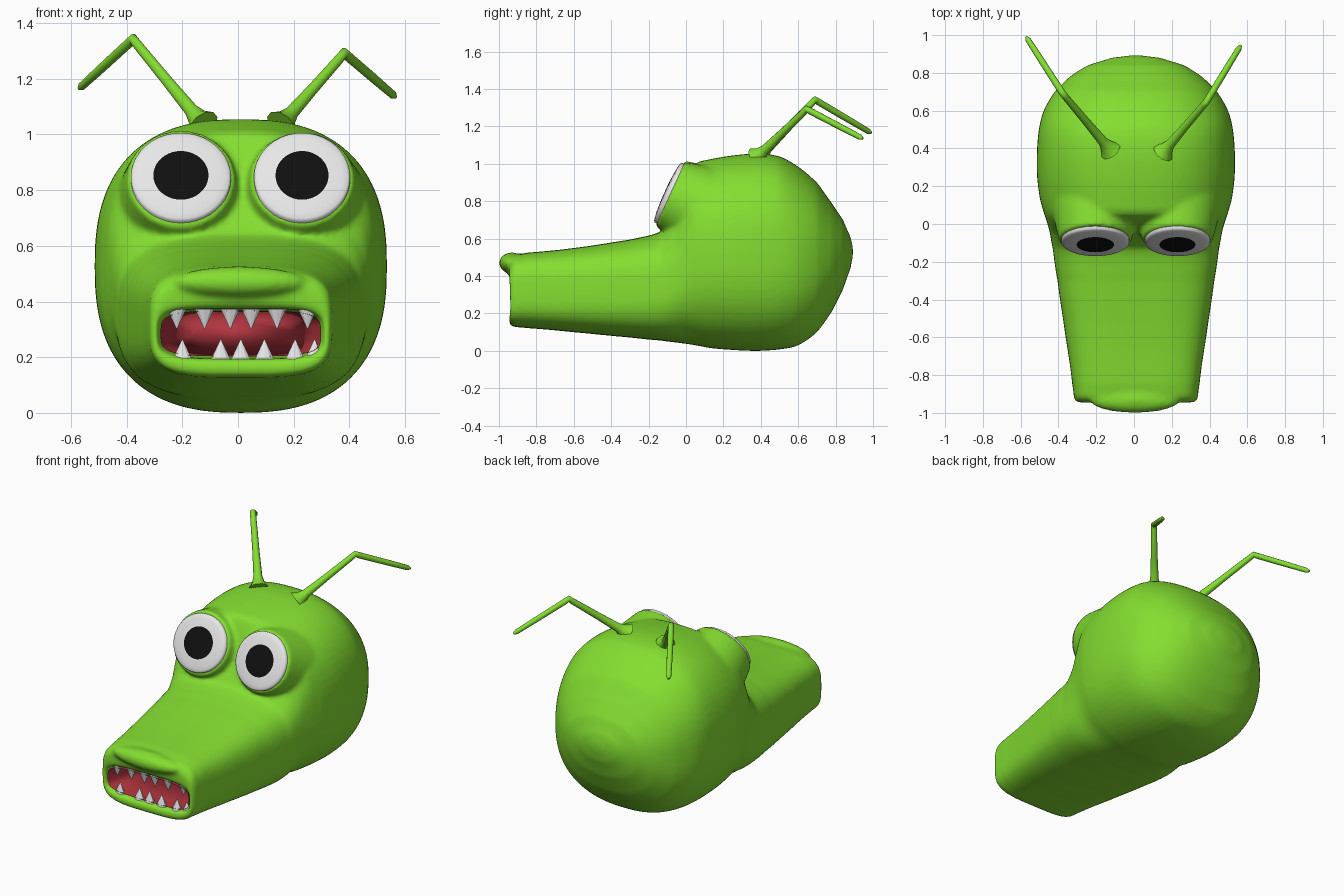
import bpy, bmesh, math
from mathutils import Vector, Matrix

if "Cube" in bpy.data.objects:
    bpy.data.objects.remove(bpy.data.objects["Cube"])

CX = 0.01  # the head sits slightly right of centre


def material(name, rgb):
    m = bpy.data.materials.new(name)
    m.diffuse_color = (*rgb, 1)
    m.use_nodes = True
    m.node_tree.nodes["Principled BSDF"].inputs["Base Color"].default_value = m.diffuse_color
    return m


GREEN = material("skin green", (0.23, 0.73, 0.03))
RED = material("mouth red", (0.45, 0.035, 0.05))
WHITE = material("white", (0.80, 0.80, 0.80))
BLACK = material("pupil black", (0.005, 0.005, 0.005))


def finish(bm, name, *mats, smooth=True):
    me = bpy.data.meshes.new(name)
    bm.to_mesh(me)
    bm.free()
    ob = bpy.data.objects.new(name, me)
    bpy.context.collection.objects.link(ob)
    for m in mats:
        me.materials.append(m)
    for p in me.polygons:
        p.use_smooth = smooth
    return ob


def ring(bm, y, w, zb, zt, n, count=64):
    """Superellipse cross-section standing at depth y."""
    zc, h, out = (zb + zt) / 2, (zt - zb) / 2, []
    for i in range(count):
        a = 2 * math.pi * i / count
        c, s = math.cos(a), math.sin(a)
        out.append(bm.verts.new((CX + w * math.copysign(abs(c) ** (2 / n), c), y,
                                 zc + h * math.copysign(abs(s) ** (2 / n), s))))
    return out


def loft(bm, sections, cap_start=True, cap_end=True):
    rings = [ring(bm, *s) for s in sections]
    for a, b in zip(rings, rings[1:]):
        for i in range(len(a)):
            j = (i + 1) % len(a)
            bm.faces.new((a[i], a[j], b[j], b[i]))
    if cap_start:
        bm.faces.new(rings[0])
    if cap_end:
        bm.faces.new(rings[-1][::-1])


def refine(sections, steps=4):
    """Catmull-Rom interpolation between cross-sections."""
    out = []
    for k in range(len(sections) - 1):
        p = [sections[min(max(k + d, 0), len(sections) - 1)] for d in (-1, 0, 1, 2)]
        for s in range(steps):
            t = s / steps
            row = [0.5 * (2 * b + (c - a) * t + (2 * a - 5 * b + 4 * c - d) * t * t
                          + (3 * b - a - 3 * c + d) * t ** 3) for a, b, c, d in zip(*p)]
            row[0] = p[1][0] + (p[2][0] - p[1][0]) * t
            out.append(row)
    return out + [sections[-1]]


# Eye frame: local x sideways, local y up the slope, local z out of the face
TILT = math.atan2(0.16, 0.35)
SLOPE = Vector((0, math.sin(TILT), math.cos(TILT)))
NORMAL = Vector((0, -math.cos(TILT), math.sin(TILT)))
EYES = {"left": (-0.205, 0.18), "right": (0.23, 0.173)}


def eye_matrix(x):
    m = Matrix((Vector((1, 0, 0)), SLOPE, NORMAL)).transposed().to_4x4()
    m.translation = (x, -0.085, 0.842)
    return m


# Head: mouth cavity, lip rim, snout, cranium (y, half width, bottom, top, squareness)
cavity = [(-0.58, 0.20, 0.22, 0.35, 3), (-0.85, 0.27, 0.195, 0.375, 4),
          (-0.925, 0.297, 0.195, 0.375, 4), (-0.945, 0.30, 0.18, 0.39, 4)]
body = [(-0.945, 0.315, 0.14, 0.47, 4), (-0.92, 0.328, 0.128, 0.51, 3.8),
        (-0.85, 0.337, 0.122, 0.525, 3.6), (-0.6, 0.372, 0.10, 0.55, 3.4),
        (-0.3, 0.415, 0.072, 0.595, 3.2), (-0.13, 0.44, 0.055, 0.64, 3),
        (-0.05, 0.455, 0.045, 0.76, 2.8), (0.0, 0.468, 0.038, 0.90, 2.7),
        (0.05, 0.485, 0.03, 1.0, 2.6), (0.13, 0.508, 0.015, 1.025, 2.5),
        (0.25, 0.523, 0.005, 1.045, 2.5), (0.38, 0.524, 0.0, 1.055, 2.5),
        (0.5, 0.514, 0.008, 1.04, 2.5), (0.6, 0.488, 0.03, 0.985, 2.4),
        (0.7, 0.43, 0.10, 0.90, 2.4), (0.78, 0.35, 0.21, 0.79, 2.3),
        (0.84, 0.255, 0.33, 0.70, 2.2), (0.88, 0.13, 0.44, 0.61, 2),
        (0.892, 0.04, 0.50, 0.56, 2)]
bm = bmesh.new()
loft(bm, cavity + refine(body))
# Upper lip roll
bmesh.ops.create_uvsphere(bm, u_segments=32, v_segments=20, radius=1,
                          matrix=Matrix.Translation((0.005, -0.932, 0.47))
                          @ Matrix.Diagonal((0.24, 0.068, 0.056, 1)))
# Eye sockets
for x, r in EYES.values():
    bmesh.ops.create_cone(bm, cap_ends=True, segments=40, radius1=0.235, radius2=r + 0.012,
                          depth=0.2, matrix=eye_matrix(x) @ Matrix.Translation((0, 0, -0.1)))
bmesh.ops.recalc_face_normals(bm, faces=bm.faces[:])
head = finish(bm, "head", GREEN)
# Blend the fleshy parts into one skin
mod = head.modifiers.new("blend", 'REMESH')
mod.mode = 'VOXEL'
mod.voxel_size = 0.0125
mod.use_smooth_shade = True
mod = head.modifiers.new("soften", 'SMOOTH')
mod.factor = 0.5
mod.iterations = 8

# Mouth lining
bm = bmesh.new()
loft(bm, [(-0.60, 0.18, 0.235, 0.335, 3), (-0.85, 0.26, 0.204, 0.366, 4),
          (-0.928, 0.288, 0.203, 0.367, 4)], cap_end=False)
bmesh.ops.reverse_faces(bm, faces=bm.faces[:])
finish(bm, "mouth_lining", RED)

# Teeth
bm = bmesh.new()
for xs, z, flip in (((-0.22, -0.12, -0.028, 0.047, 0.14, 0.25), 0.338, True),
                    ((-0.2, -0.062, 0.01, 0.095, 0.205, 0.275), 0.228, False)):
    for x in xs:
        rot = Matrix.Rotation(math.pi if flip else 0, 4, 'X')
        bmesh.ops.create_cone(bm, cap_ends=True, segments=10, radius1=0.036, radius2=0.002,
                              depth=0.07, matrix=Matrix.Translation((x, -0.91, z)) @ rot
                              @ Matrix.Diagonal((1, 0.6, 1, 1)))
finish(bm, "teeth", WHITE, smooth=False)

# Eyes: shallow domes with a painted pupil in the inner rings
for side, (x, r) in EYES.items():
    bm = bmesh.new()
    fractions = [0.2, 0.4, 0.55, 0.7, 0.85, 0.95, 1.0]
    levels = [(f, 0.012 + 0.018 * math.sqrt(1 - f * f)) for f in fractions] + [(1.0, -0.04)]
    rings = []
    for f, h in levels:
        rings.append([bm.verts.new((r * f * math.cos(a), 0.175 * f * math.sin(a), h))
                      for a in (2 * math.pi * i / 40 for i in range(40))])
    bm.faces.new(rings[0]).material_index = 1
    for k, (a, b) in enumerate(zip(rings, rings[1:])):
        for i in range(40):
            j = (i + 1) % 40
            face = bm.faces.new((a[i], b[i], b[j], a[j]))
            face.material_index = 1 if k < 2 else 0
    bm.transform(eye_matrix(x))
    finish(bm, side + "_eye", WHITE, BLACK)

# Antennae: bent tapering stalks with a flared root
for side, root, knee, tip in (
        ("left", (-0.125, 0.39, 1.035), (-0.377, 0.69, 1.342), (-0.57, 0.99, 1.165)),
        ("right", (0.155, 0.38, 1.035), (0.382, 0.645, 1.292), (0.565, 0.945, 1.135))):
    root, knee, tip = map(Vector, (root, knee, tip))
    points = [(root, 0.06), (root.lerp(knee, 0.07), 0.038), (root.lerp(knee, 0.16), 0.026),
              (root.lerp(knee, 0.5), 0.021), (root.lerp(knee, 0.95), 0.018),
              (knee + Vector((0, 0, 0.002)), 0.018), (knee.lerp(tip, 0.06), 0.018),
              (knee.lerp(tip, 0.6), 0.017), (knee.lerp(tip, 0.95), 0.015), (tip, 0.007)]
    cu = bpy.data.curves.new(side + "_antenna", 'CURVE')
    cu.dimensions = '3D'
    cu.bevel_depth = 1.0
    cu.bevel_resolution = 3
    cu.use_fill_caps = True
    sp = cu.splines.new('POLY')
    sp.points.add(len(points) - 1)
    for p, (co, rad) in zip(sp.points, points):
        p.co = (*co, 1)
        p.radius = rad
    sp.use_smooth = True
    cu.materials.append(GREEN)
    bpy.context.collection.objects.link(bpy.data.objects.new(side + "_antenna", cu))
